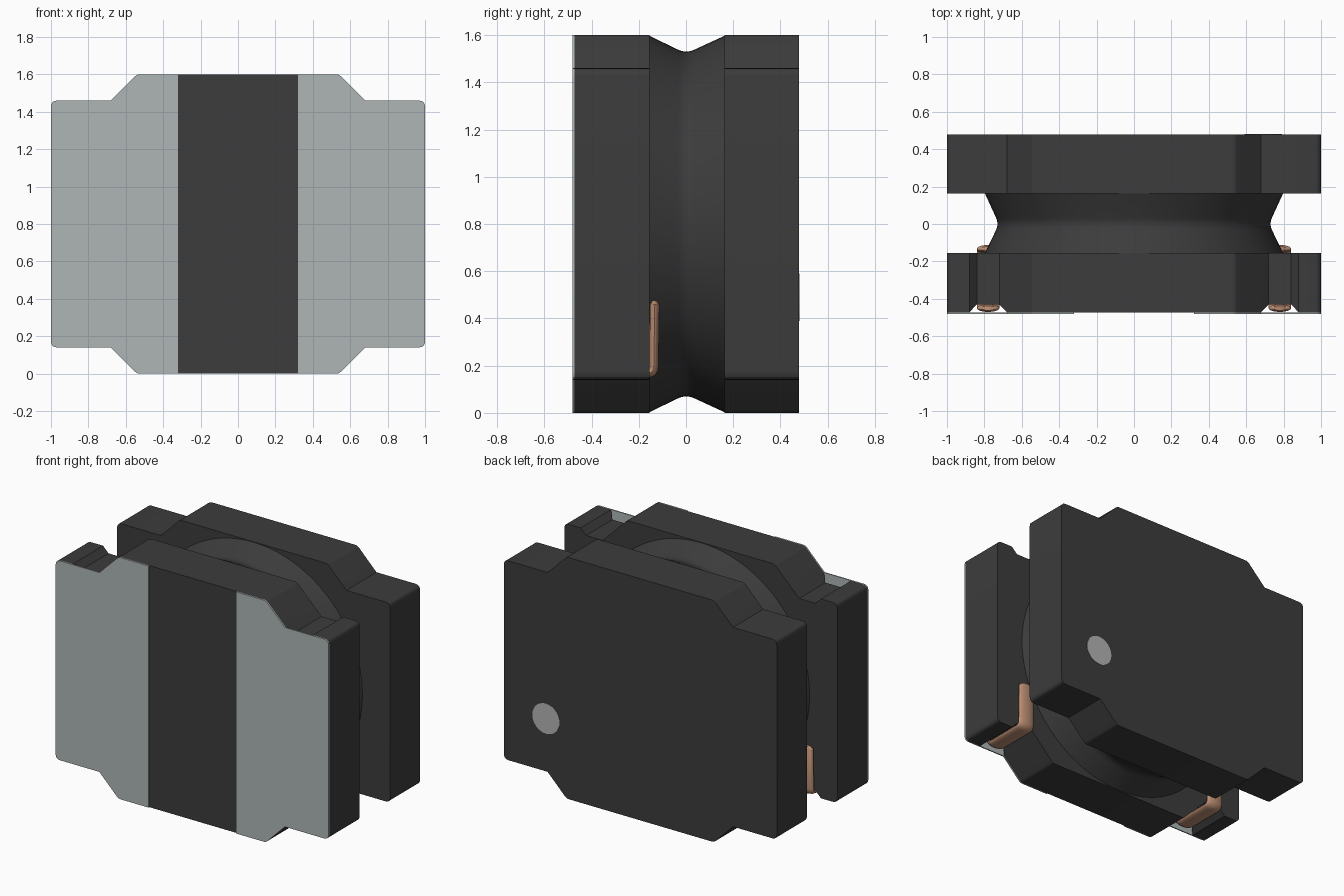
import bpy, bmesh, math
from mathutils import Vector

if "Cube" in bpy.data.objects:
    bpy.data.objects.remove(bpy.data.objects["Cube"])


def material(name, rgb):
    m = bpy.data.materials.new(name)
    m.diffuse_color = (*rgb, 1)
    m.use_nodes = True
    m.node_tree.nodes["Principled BSDF"].inputs["Base Color"].default_value = m.diffuse_color
    return m


FERRITE = material("ferrite", (0.045, 0.045, 0.045))
PLATING = material("plating", (0.42, 0.47, 0.46))
COPPER = material("copper", (0.50, 0.27, 0.17))
MARK = material("mark_grey", (0.45, 0.45, 0.45))


def loft(name, rings, mat, angle=20):
    """Skin a list of equal closed rings and cap both ends."""
    bm = bmesh.new()
    vs = [[bm.verts.new(p) for p in r] for r in rings]
    n = len(rings[0])
    for a, b in zip(vs, vs[1:]):
        for i in range(n):
            j = (i + 1) % n
            bm.faces.new((a[i], a[j], b[j], b[i]))
    bm.faces.new(vs[0])
    bm.faces.new(vs[-1])
    bmesh.ops.recalc_face_normals(bm, faces=bm.faces)
    me = bpy.data.meshes.new(name)
    bm.to_mesh(me)
    bm.free()
    ob = bpy.data.objects.new(name, me)
    bpy.context.collection.objects.link(ob)
    me.materials.append(mat)
    smooth(ob, angle)
    return ob


def smooth(ob, angle=20):
    bpy.ops.object.select_all(action='DESELECT')
    ob.select_set(True)
    bpy.context.view_layer.objects.active = ob
    bpy.ops.object.shade_smooth_by_angle(angle=math.radians(angle))


def fillet(points, closed=True, steps=5):
    """Round 2D corners; each point is (u, v, radius)."""
    out = []
    n = len(points)
    for i, (u, v, r) in enumerate(points):
        p = Vector((u, v))
        if r == 0 or (not closed and i in (0, n - 1)):
            out.append(p)
            continue
        a = (Vector(points[i - 1][:2]) - p).normalized()
        b = (Vector(points[(i + 1) % n][:2]) - p).normalized()
        d = r / math.tan(a.angle(b) / 2)
        for k in range(steps + 1):
            t = k / steps
            out.append(p + a * d * (1 - t) ** 2 + b * d * t ** 2)
    return out


def prism(name, outline, y0, y1, mat):
    pts = fillet(outline)
    return loft(name, [[(p.x, y, p.y) for p in pts] for y in (y0, y1)], mat)


# Lower right quarter of the outlines, (x, z, corner radius)
PLAIN = [(0.54, 0, 0.04), (0.68, 0.14, 0), (1, 0.14, 0.035)]
GROOVED = [(0.54, 0, 0.04), (0.72, 0.18, 0), (0.84, 0.18, 0),
           (0.88, 0.14, 0), (1, 0.14, 0.035)]


def right_half(q):
    return q + [(x, 1.6 - z, r) for x, z, r in reversed(q)]


def full(q):
    h = right_half(q)
    return h + [(-x, z, r) for x, z, r in reversed(h)]


# Flanges
prism("back_flange", full(PLAIN), 0.163, 0.478, FERRITE)
front = prism("front_flange", full(GROOVED), -0.472, -0.155, FERRITE)

# Vertical wire channels in the front face
for s in (-1, 1):
    prof = [(0.67, -0.482), (0.72, -0.43), (0.84, -0.43), (0.89, -0.482)]
    cutter = loft("channel_cutter", [[(s * x, y, z) for x, y in prof]
                                     for z in (-0.1, 1.7)], FERRITE)
    mod = front.modifiers.new("channel", 'BOOLEAN')
    mod.operation = 'DIFFERENCE'
    mod.solver = 'EXACT'
    mod.object = cutter
    bpy.context.view_layer.objects.active = front
    bpy.ops.object.modifier_apply(modifier=mod.name)
    bpy.data.objects.remove(cutter)
smooth(front)

# Waisted round core between the flanges
waist = fillet([(-0.157, 0.798, 0), (0, 0.722, 0.08), (0.165, 0.798, 0)], closed=False)
N = 96
loft("core", [[(r * math.cos(2 * math.pi * i / N), y,
                0.8 + r * math.sin(2 * math.pi * i / N)) for i in range(N)]
              for y, r in waist], FERRITE, 30)

# Terminals and flattened wire leads, one per side
for s, side in ((-1, "left"), (1, "right")):
    plate = [(0.32, 0, 0)] + right_half(PLAIN) + [(0.32, 1.6, 0)]
    prism(side + "_terminal", [(s * x, z, r) for x, z, r in plate],
          -0.48, -0.472, PLATING)

    path = fillet([(-0.132, 0.475, 0), (-0.137, 0.168, 0.03),
                   (-0.45, 0.168, 0.03), (-0.45, 0.8, 0)], closed=False)
    path.insert(1, path[0].lerp(path[1], 0.06))
    path.insert(-1, path[-1].lerp(path[-2], 0.03))
    rings = []
    for i, p in enumerate(path):
        t = (path[min(i + 1, len(path) - 1)] - path[max(i - 1, 0)]).normalized()
        nrm = Vector((-t.y, t.x))
        k = 0.6 if i in (0, len(path) - 1) else 1
        ring = []
        for j in range(20):
            a = 2 * math.pi * j / 20
            q = p + nrm * (0.02 * k * math.sin(a))
            ring.append((s * (0.78 + 0.06 * k * math.cos(a)), q.x, q.y))
        rings.append(ring)
    loft(side + "_wire_lead", rings, COPPER, 40)

# Polarity dot on the back
loft("polarity_dot", [[(0.69 + 0.1 * math.cos(2 * math.pi * i / 32), y,
                        0.49 + 0.1 * math.sin(2 * math.pi * i / 32))
                       for i in range(32)] for y in (0.47, 0.48)], MARK)
